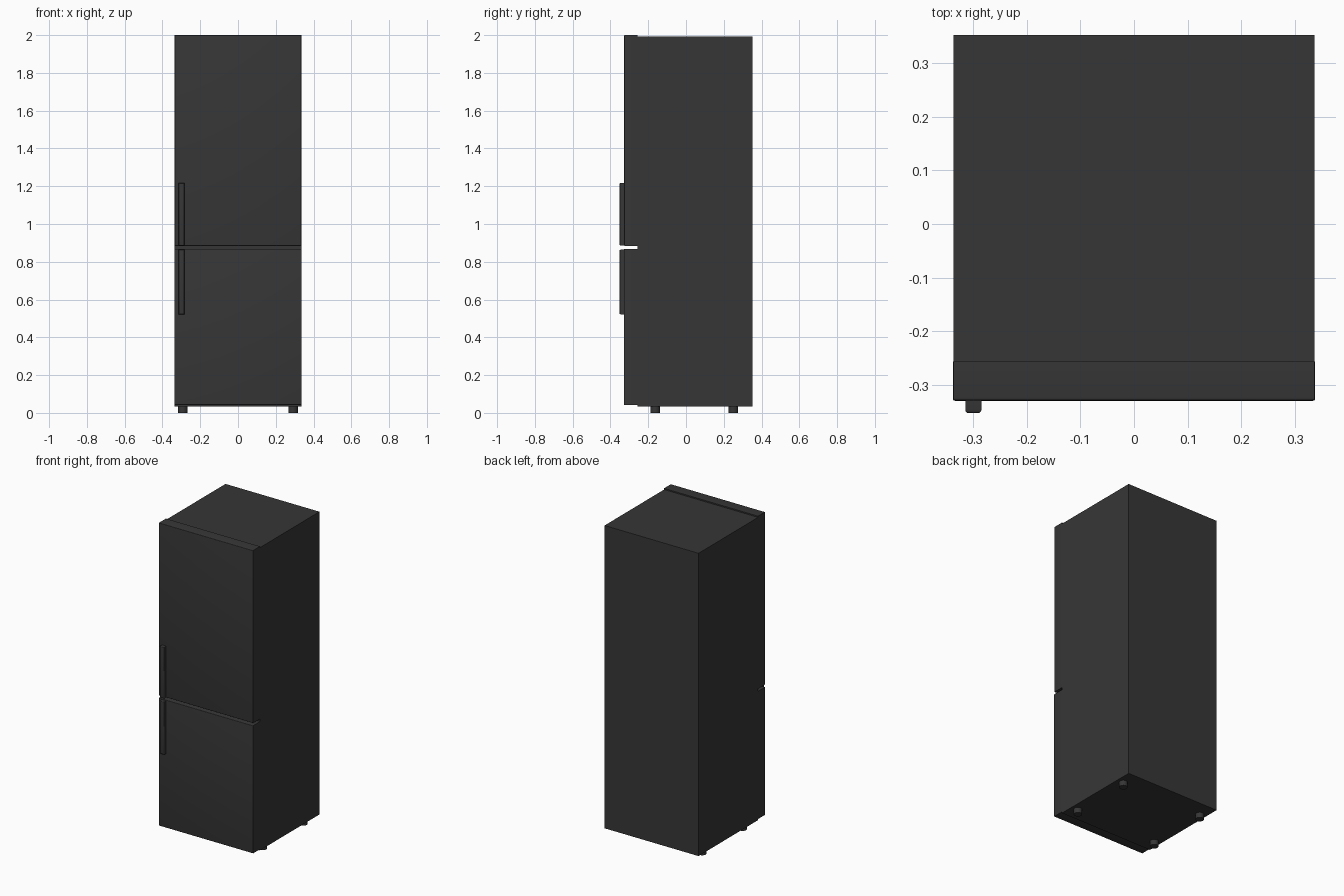
import bpy, bmesh

if "Cube" in bpy.data.objects:
    bpy.data.objects.remove(bpy.data.objects["Cube"])

def material(name, value):
    m = bpy.data.materials.new(name)
    m.diffuse_color = (value, value, value, 1)
    m.use_nodes = True
    m.node_tree.nodes["Principled BSDF"].inputs["Base Color"].default_value = m.diffuse_color
    return m

dark = material("dark_graphite", 0.037)

def finish(name, bm):
    mesh = bpy.data.meshes.new(name)
    bm.to_mesh(mesh)
    bm.free()
    obj = bpy.data.objects.new(name, mesh)
    bpy.context.collection.objects.link(obj)
    mesh.materials.append(dark)
    return obj

def box(name, lo, hi, bevel=0.0, segments=3):
    """Box from corner to corner; bevel rounds only the front (-y) edges."""
    bm = bmesh.new()
    bmesh.ops.create_cube(bm, size=1)
    for v in bm.verts:
        v.co = [lo[i] + (v.co[i] + 0.5) * (hi[i] - lo[i]) for i in range(3)]
    if bevel:
        edges = [e for e in bm.edges
                 if all(abs(v.co.y - lo[1]) < 1e-5 for v in e.verts)]
        bmesh.ops.bevel(bm, geom=edges, offset=bevel, segments=segments,
                        profile=0.5, affect='EDGES')
    obj = finish(name, bm)
    if bevel:
        bpy.context.view_layer.objects.active = obj
        obj.select_set(True)
        bpy.ops.object.shade_smooth_by_angle(angle=0.7)
        obj.select_set(False)
    return obj

# Cabinet
box("cabinet", (-0.336, -0.256, 0.034), (0.336, 0.352, 1.992))

# Doors, separated by an open gap
box("upper_door", (-0.336, -0.328, 0.884), (0.336, -0.256, 2.0), 0.004)
box("lower_door", (-0.337, -0.329, 0.042), (0.337, -0.256, 0.868), 0.004)

# Handle bars on the left edge of each door
box("upper_handle", (-0.314, -0.352, 0.885), (-0.284, -0.32, 1.217), 0.006)
box("lower_handle", (-0.314, -0.352, 0.522), (-0.284, -0.32, 0.864), 0.006)

# Round feet
for side, x in (("left", -0.292), ("right", 0.292)):
    for end, y in (("front", -0.163), ("back", 0.251)):
        bm = bmesh.new()
        bmesh.ops.create_cone(bm, cap_ends=True, segments=32, radius1=0.025,
                              radius2=0.025, depth=0.036)
        bmesh.ops.translate(bm, verts=bm.verts, vec=(x, y, 0.018))
        foot = finish(f"{end}_{side}_foot", bm)
        bpy.context.view_layer.objects.active = foot
        foot.select_set(True)
        bpy.ops.object.shade_smooth_by_angle(angle=0.7)
        foot.select_set(False)
